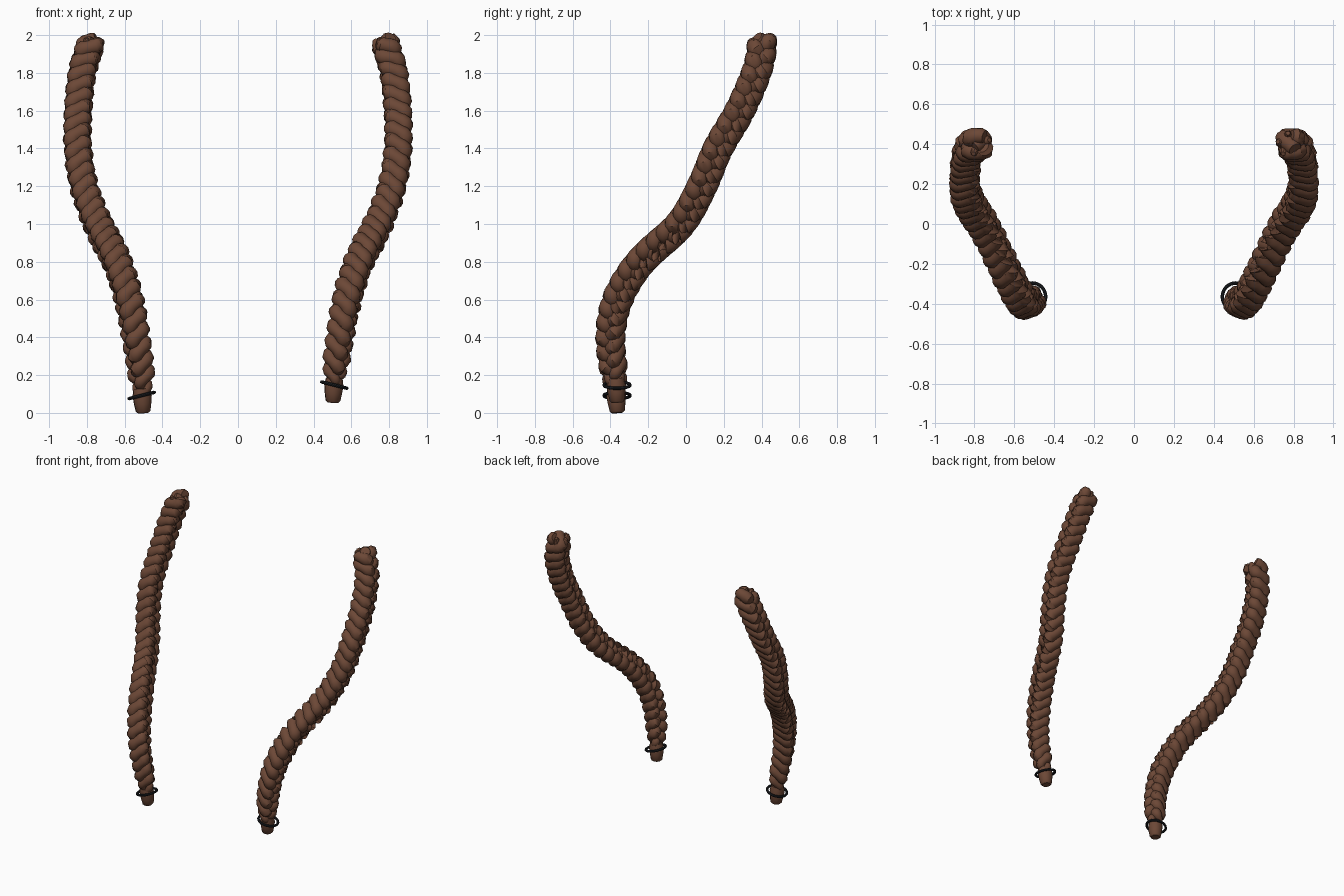
import bpy, bmesh, math
from mathutils import Vector, Matrix

if "Cube" in bpy.data.objects:
    bpy.data.objects.remove(bpy.data.objects["Cube"])


def material(name, rgb):
    m = bpy.data.materials.new(name)
    m.diffuse_color = (*rgb, 1)
    m.use_nodes = True
    m.node_tree.nodes["Principled BSDF"].inputs["Base Color"].default_value = m.diffuse_color
    return m


BROWN = material("brown hair", (0.15, 0.064, 0.037))
BLACK = material("black band", (0.012, 0.014, 0.017))

# Centre line of one braid, bottom to top
PATH = [Vector(p) for p in (
    (.50, -.36, 0), (.512, -.38, .2), (.54, -.40, .4), (.577, -.362, .6), (.64, -.24, .8),
    (.742, -.03, 1.0), (.815, .085, 1.2), (.847, .17, 1.4), (.846, .285, 1.6),
    (.825, .372, 1.8), (.79, .40, 1.92), (.775, .40, 1.99))]


def catmull(pts, per=40):
    ext = [2 * pts[0] - pts[1]] + pts + [2 * pts[-1] - pts[-2]]
    out = []
    for i in range(1, len(ext) - 2):
        p0, p1, p2, p3 = ext[i - 1:i + 3]
        for k in range(per):
            t = k / per
            out.append(0.5 * (2 * p1 + (p2 - p0) * t + (2 * p0 - 5 * p1 + 4 * p2 - p3) * t * t
                              + (3 * p1 - p0 - 3 * p2 + p3) * t ** 3))
    return out + [pts[-1]]


def resample(pts, step):
    out, acc = [pts[0]], 0
    for a, b in zip(pts, pts[1:]):
        d = (b - a).length
        while acc + d >= step:
            a = a.lerp(b, (step - acc) / d)
            out.append(a)
            d, acc = (b - a).length, 0
        acc += d
    return out


def tube(name, centres, radii, mat, sides=12):
    """Closed tube through the given centres."""
    bm = bmesh.new()
    rings = []
    for i, c in enumerate(centres):
        t = (centres[min(i + 1, len(centres) - 1)] - centres[max(i - 1, 0)]).normalized()
        u = t.cross(Vector((0.2, 1, 0))).normalized()
        v = t.cross(u)
        rings.append([bm.verts.new(c + radii[i] * (math.cos(a) * u + math.sin(a) * v))
                      for a in (2 * math.pi * k / sides for k in range(sides))])
    for r, s in zip(rings, rings[1:]):
        for k in range(sides):
            bm.faces.new((r[k], r[k - 1], s[k - 1], s[k]))
    bm.faces.new(rings[0])
    bm.faces.new(rings[-1])
    bmesh.ops.recalc_face_normals(bm, faces=bm.faces)
    return finish(name, bm, mat)


def finish(name, bm, mat):
    me = bpy.data.meshes.new(name)
    bm.to_mesh(me)
    bm.free()
    me.materials.append(mat)
    ob = bpy.data.objects.new(name, me)
    bpy.context.collection.objects.link(ob)
    me.polygons.foreach_set("use_smooth", [True] * len(me.polygons))
    me.set_sharp_from_angle(angle=math.radians(40))
    return ob


STEP, PERIOD = 0.01, 0.225
LINE = resample(catmull(PATH), STEP)


def braid(side, label, z_start):
    line = [Vector((side * p.x, p.y, p.z)) for p in LINE if p.z >= z_start + 0.05]
    n = len(line)
    # Three interwoven strands that cross in front of and behind each other
    for s in range(3):
        centres, radii = [], []
        for i in range(n - (0, 2, 1)[s]):
            t = (line[min(i + 1, n - 1)] - line[max(i - 1, 0)]).normalized()
            lat = t.cross(Vector((side, 0, 0))).normalized()
            nor = lat.cross(t)
            twist = Matrix.Rotation(-side * math.radians(35) * max(0, 1 - i / 75), 3, t)
            lat, nor = twist @ lat, twist @ nor
            f = 2 * math.pi * (i * STEP / PERIOD + s / 3)
            grow = min(1, 0.42 + 0.04 * i) * min(1, 0.82 + i / 300)
            centres.append(line[i] + grow * (0.042 * math.sin(f) * lat
                                             + 0.034 * math.sin(2 * f) * nor))
            radii.append(grow * (0.038 + 0.007 * abs(math.sin(2 * f))))
        radii[-1] *= 0.75
        tube(f"{label}_strand_{s + 1}", centres, radii, BROWN)

    # Loose tuft below the band
    base = Vector((side * 0.502, -0.363, z_start))
    zs = (0, 0.01, 0.05, 0.09, 0.13)
    tube(f"{label}_tuft", [base + Vector((side * z * .06, -z * .08, z)) for z in zs],
         (0.03, 0.04, 0.047, 0.052, 0.045), BROWN, 10)

    # Splayed strand tips at the top
    top = line[-1]
    for k in range(5):
        a = 2 * math.pi * k / 5 + 0.4
        d = Vector((math.cos(a), math.sin(a), 0))
        tube(f"{label}_tip_{k + 1}",
             [top + d * 0.03 - Vector((0, 0, 0.07)), top + d * 0.042 - Vector((0, 0, 0.03)),
              top + d * 0.056 + Vector((0, 0, -0.006 + 0.008 * (k % 2)))],
             (0.03, 0.028, 0.011), BROWN, 8)

    # Tilted elastic band
    bm = bmesh.new()
    tilt = (Matrix.Translation((side * 0.51, -0.365, z_start + 0.092))
            @ Matrix.Rotation(side * math.radians(14), 4, 'Y'))
    R, r, N, M = 0.069, 0.009, 32, 8
    grid = [[bm.verts.new(tilt @ Vector(((R + r * math.cos(b)) * math.cos(a),
                                         (R + r * math.cos(b)) * math.sin(a), r * math.sin(b))))
             for b in (2 * math.pi * j / M for j in range(M))]
            for a in (2 * math.pi * i / N for i in range(N))]
    for i in range(N):
        for j in range(M):
            bm.faces.new((grid[i - 1][j - 1], grid[i][j - 1], grid[i][j], grid[i - 1][j]))
    bmesh.ops.recalc_face_normals(bm, faces=bm.faces)
    finish(f"{label}_hair_band", bm, BLACK)


braid(-1, "left_braid", 0.0)
braid(1, "right_braid", 0.055)
